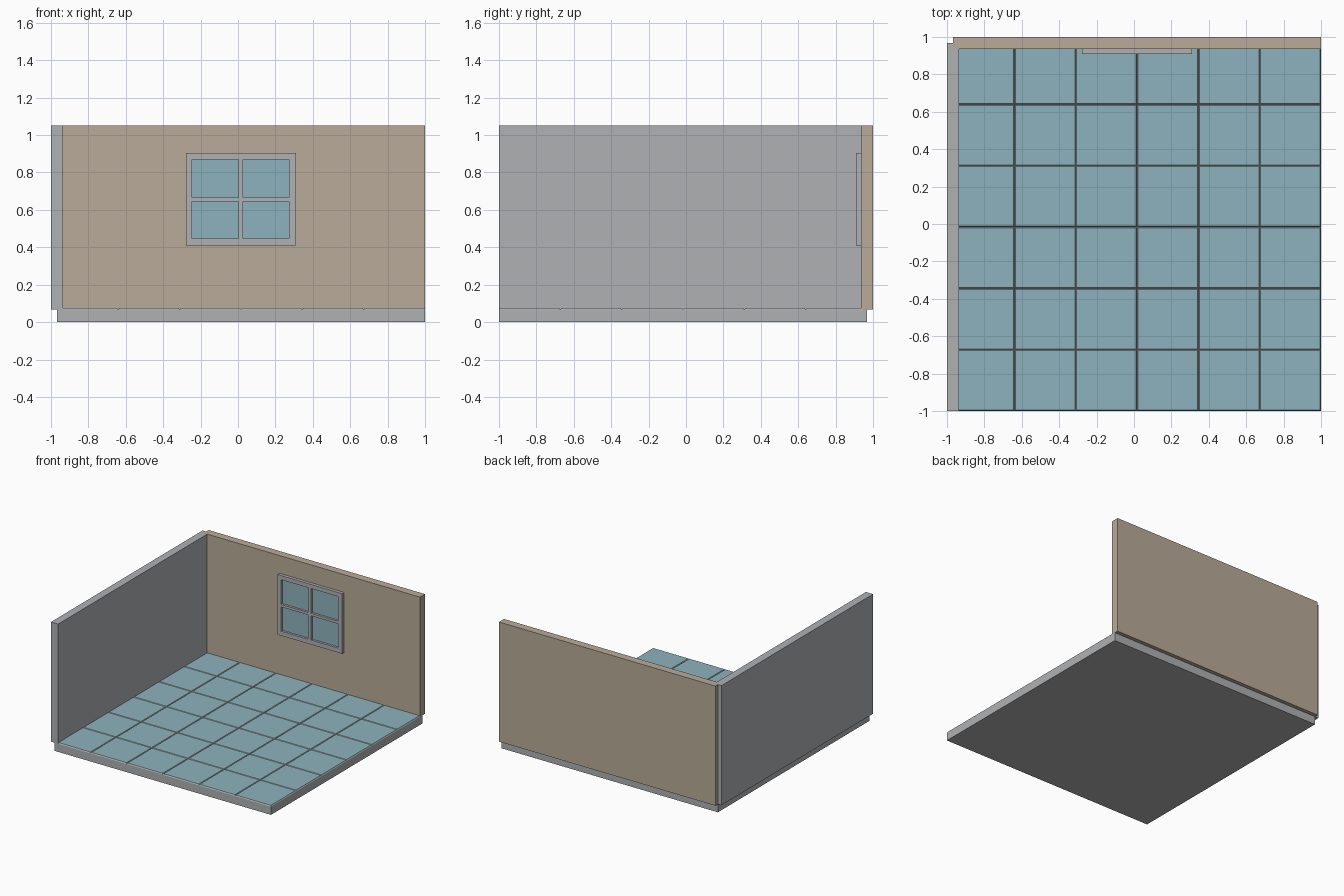
import bpy
import bmesh

cube = bpy.data.objects.get("Cube")
if cube:
    bpy.data.objects.remove(cube, do_unlink=True)


def material(name, rgb):
    m = bpy.data.materials.new(name)
    m.use_nodes = True
    m.diffuse_color = (*rgb, 1)
    node = next(n for n in m.node_tree.nodes if n.type == 'BSDF_PRINCIPLED')
    node.inputs["Base Color"].default_value = (*rgb, 1)
    return m


GREY = material("plaster grey", (0.43, 0.44, 0.455))
TAN = material("wall tan", (0.49, 0.41, 0.32))
BLUE = material("tile blue", (0.27, 0.45, 0.51))


def add_box(bm, x0, x1, y0, y1, z0, z1, taper=0.0):
    """Add a box; taper pulls the top face in on all four sides."""
    t = taper
    low = [bm.verts.new(p) for p in
           ((x0, y0, z0), (x1, y0, z0), (x1, y1, z0), (x0, y1, z0))]
    top = [bm.verts.new(p) for p in
           ((x0 + t, y0 + t, z1), (x1 - t, y0 + t, z1),
            (x1 - t, y1 - t, z1), (x0 + t, y1 - t, z1))]
    bm.faces.new(low[::-1])
    bm.faces.new(top)
    for i in range(4):
        j = (i + 1) % 4
        bm.faces.new((low[i], low[j], top[j], top[i]))


def finish(bm, name, *mats):
    mesh = bpy.data.meshes.new(name)
    bmesh.ops.recalc_face_normals(bm, faces=bm.faces[:])
    bm.to_mesh(mesh)
    bm.free()
    for m in mats:
        mesh.materials.append(m)
    obj = bpy.data.objects.new(name, mesh)
    bpy.context.collection.objects.link(obj)
    return obj


def boxes(name, mat, *specs):
    bm = bmesh.new()
    for s in specs:
        add_box(bm, *s)
    return finish(bm, name, mat)


# Main levels: slab overlaps half of each wall's thickness
HALF = 0.0325
EDGE = 1 - HALF
INNER = 1 - 2 * HALF
SLAB_TOP, TILE_TOP, WALL_TOP = 0.067, 0.075, 1.05

# Floor slab
boxes("floor_slab", GREY, (-EDGE, 1, -1, EDGE, 0, SLAB_TOP))

# Six by six tiles with sloped grey edges and blue tops
bm = bmesh.new()
COUNT = 6
step = (1 + EDGE) / COUNT
for i in range(COUNT):
    for j in range(COUNT):
        x, y = -EDGE + i * step, -1 + j * step
        add_box(bm, x, x + step, y, y + step, SLAB_TOP, TILE_TOP, 0.005)
bm.normal_update()
for f in bm.faces:
    f.material_index = 1 if f.normal.z > 0.9 else 0
finish(bm, "floor_tiles", GREY, BLUE)

# Right wall: stepped plan profile that wraps the corner
bm = bmesh.new()
plan = [(-1, -1), (-INNER, -1), (-INNER, INNER), (-EDGE, INNER),
        (-EDGE, EDGE), (-1, EDGE)]
base = bm.faces.new([bm.verts.new((x, y, SLAB_TOP)) for x, y in plan])
res = bmesh.ops.extrude_face_region(bm, geom=[base], use_keep_orig=True)
bmesh.ops.translate(bm, vec=(0, 0, WALL_TOP - SLAB_TOP),
                    verts=[v for v in res["geom"]
                           if isinstance(v, bmesh.types.BMVert)])
finish(bm, "right_wall", GREY)

# Back wall
boxes("back_wall", TAN, (-EDGE, 1, INNER, 1, SLAB_TOP, WALL_TOP))

# Window: stiles run full height, rails fill between them
FRONT = 0.909
STILES = [(-0.277, -0.245), (0.002, 0.027), (0.274, 0.311)]
RAILS = [(0.41, 0.447), (0.646, 0.667), (0.87, 0.904)]
stiles = [(a, b, FRONT, INNER, RAILS[0][0], RAILS[2][1]) for a, b in STILES]
rails = [(STILES[k][1], STILES[k + 1][0], FRONT, INNER, a, b)
         for k in range(2) for a, b in RAILS]
boxes("window_frame", GREY, *stiles, *rails)

# Four glass panes set back inside the frame
boxes("window_panes", BLUE,
      *[(STILES[i][1], STILES[i + 1][0], 0.927, INNER,
         RAILS[j][1], RAILS[j + 1][0])
        for i in range(2) for j in range(2)])
